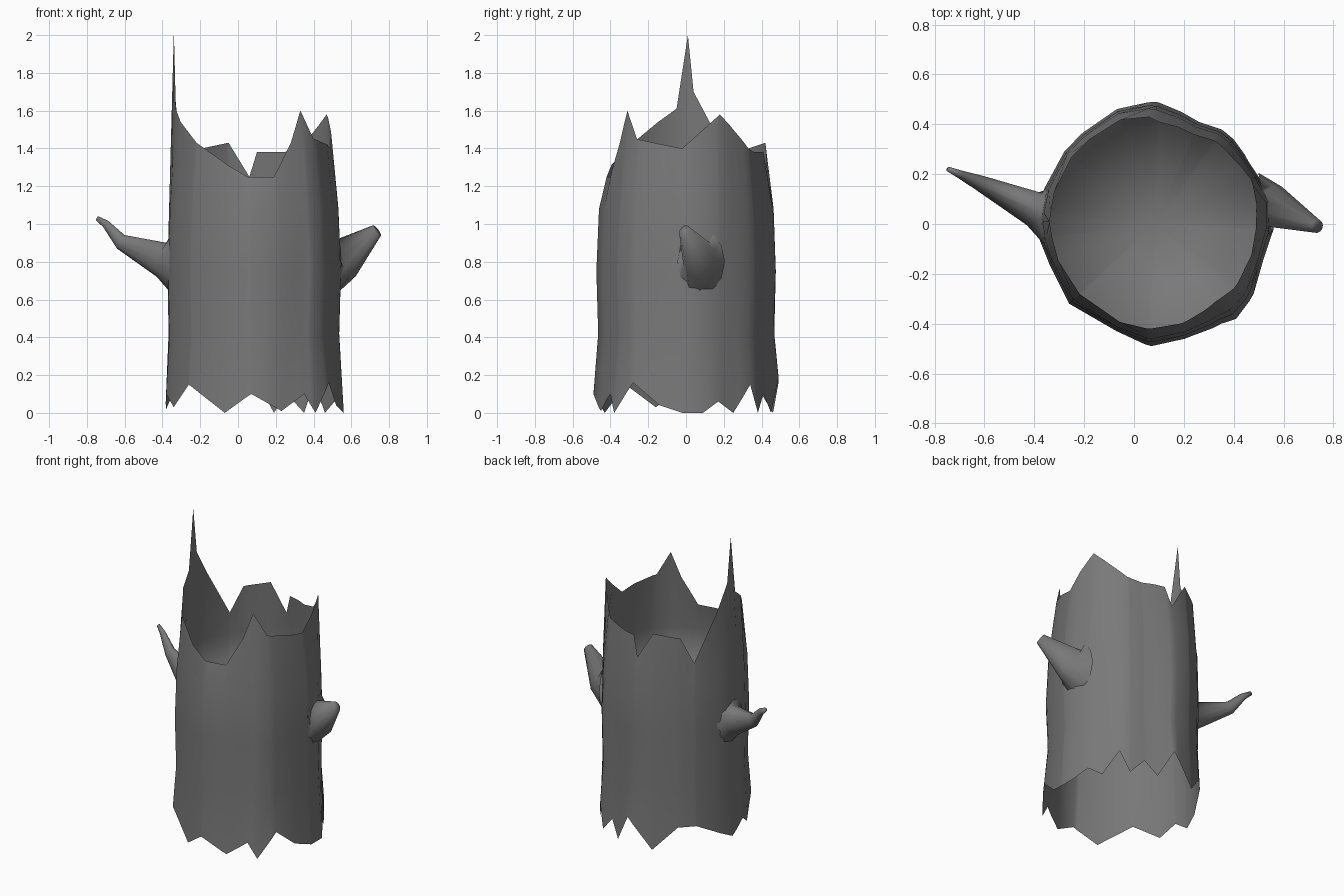
import bpy, bmesh, math
from mathutils import Vector

if "Cube" in bpy.data.objects:
    bpy.data.objects.remove(bpy.data.objects["Cube"])

CX = 0.085  # trunk axis

BARK = bpy.data.materials.new("dark_bark")
BARK.diffuse_color = (.19, .19, .19, 1)
BARK.use_nodes = True
BARK.node_tree.nodes["Principled BSDF"].inputs["Base Color"].default_value = BARK.diffuse_color

# Jagged rim and jagged root edge, anticlockwise (x, y, z)
RIM = [(.49, -.02, 1.40), (.47, .18, 1.58), (.41, .25, 1.50), (.33, .33, 1.40),
       (.24, .36, 1.38), (.10, .41, 1.38), (.06, .43, 1.25), (-.05, .42, 1.43),
       (-.19, .33, 1.40), (-.25, .27, 1.23), (-.32, .13, 1.53), (-.335, .04, 1.70),
       (-.34, .01, 2.0), (-.33, -.05, 1.61), (-.22, -.28, 1.43), (.05, -.42, 1.25),
       (.19, -.40, 1.25), (.28, -.35, 1.43), (.33, -.31, 1.60), (.40, -.26, 1.45)]
ROOT = [(.56, -.02, 0), (.56, .09, 0), (.51, .17, .06), (.46, .25, 0), (.40, .34, .15),
        (.35, .38, 0), (.26, .41, .10), (.19, .45, 0), (.09, .49, .19), (-.07, .46, 0),
        (-.20, .37, .15), (-.28, .29, .15), (-.38, .05, .02), (-.38, -.06, .10),
        (-.34, -.16, .03), (-.26, -.32, .15), (-.07, -.43, 0), (.07, -.49, .10),
        (.23, -.45, .01), (.35, -.40, .10), (.41, -.38, 0), (.48, -.28, .16),
        (.52, -.14, .04)]


def polar(points):
    return sorted((math.atan2(y, x - CX) % math.tau, math.hypot(x - CX, y), z)
                  for x, y, z in points)


def sample(table, a):
    ring = [(table[-1][0] - math.tau, *table[-1][1:])] + table
    ring.append((table[0][0] + math.tau, *table[0][1:]))
    for p, q in zip(ring, ring[1:]):
        if p[0] <= a <= q[0]:
            t = (a - p[0]) / max(q[0] - p[0], 1e-6)
            return p[1] + (q[1] - p[1]) * t, p[2] + (q[2] - p[2]) * t


def make(name, verts, faces):
    me = bpy.data.meshes.new(name)
    me.from_pydata(verts, [], faces)
    me.materials.append(BARK)
    ob = bpy.data.objects.new(name, me)
    bpy.context.collection.objects.link(ob)
    for p in me.polygons:
        p.use_smooth = True
    return ob


def at(a, r, z):
    return (CX + r * math.cos(a), r * math.sin(a), z)


# Hollow trunk shell from root edge to rim, and a smooth inner lining with a floor
rim, root = polar(RIM), polar(ROOT)
angles = sorted({round(p[0], 3) for p in rim + root})
n = len(angles)
shell, lining = [], []
for a in angles:
    r0, z0 = sample(root, a)
    r1, z1 = sample(rim, a)
    rows = [(r0 + (r1 - r0) * f, z) for f, z in
            [(0, z0), (.36, .42), (.22, .75), (.42, 1.08), (1, z1)]]
    shell += [at(a, r, z) for r, z in rows]
    lining += [at(a, r - .006, z) for r, z in [(rows[4][0] + .005, z1), rows[3], rows[2]]]
shell_faces, lining_faces = [], []
for i in range(n):
    j = (i + 1) % n
    shell_faces += [(i * 5 + k, j * 5 + k, j * 5 + k + 1, i * 5 + k + 1) for k in range(4)]
    lining_faces += [(i * 3 + k, j * 3 + k, j * 3 + k + 1, i * 3 + k + 1) for k in range(2)]
    lining_faces.append((i * 3 + 2, j * 3 + 2, n * 3))
make("trunk_shell", shell, shell_faces)
make("hollow_lining", lining + [(CX, 0, .66)], lining_faces)


# Broken branches: tapered tubes along a path of (x, y, z, radius)
def branch(name, path, sides=12):
    pts = [Vector(p[:3]) for p in path]
    vs, fs = [], []
    for i, c in enumerate(pts):
        d = pts[min(i + 1, len(pts) - 1)] - pts[max(i - 1, 0)]
        if i == 0:  # the root ring lies flat on the trunk
            d = Vector((c.x - CX, c.y, 0))
        d.normalize()
        u = d.cross(Vector((0, 0, 1))).normalized()
        v = u.cross(d)
        for s in range(sides):
            t = math.tau * s / sides
            vs.append(c + (u * math.cos(t) * .75 + v * math.sin(t)) * path[i][3])
    for i in range(len(pts) - 1):
        for s in range(sides):
            t = (s + 1) % sides
            fs.append((i * sides + s, i * sides + t,
                       (i + 1) * sides + t, (i + 1) * sides + s))
    fs.append(tuple(range((len(pts) - 1) * sides, len(pts) * sides)))
    ob = make(name, vs, fs)
    bm = bmesh.new()
    bm.from_mesh(ob.data)
    bmesh.ops.recalc_face_normals(bm, faces=bm.faces)
    bm.to_mesh(ob.data)
    bm.free()


branch("left_branch", [(-.352, .04, .79, .16), (-.40, .06, .81, .095), (-.62, .165, .905, .042),
                       (-.70, .20, 1.0, .022), (-.745, .22, 1.03, .013)])
branch("right_branch", [(.522, .08, .80, .17), (.56, .07, .815, .115), (.735, -.01, .965, .036)])
